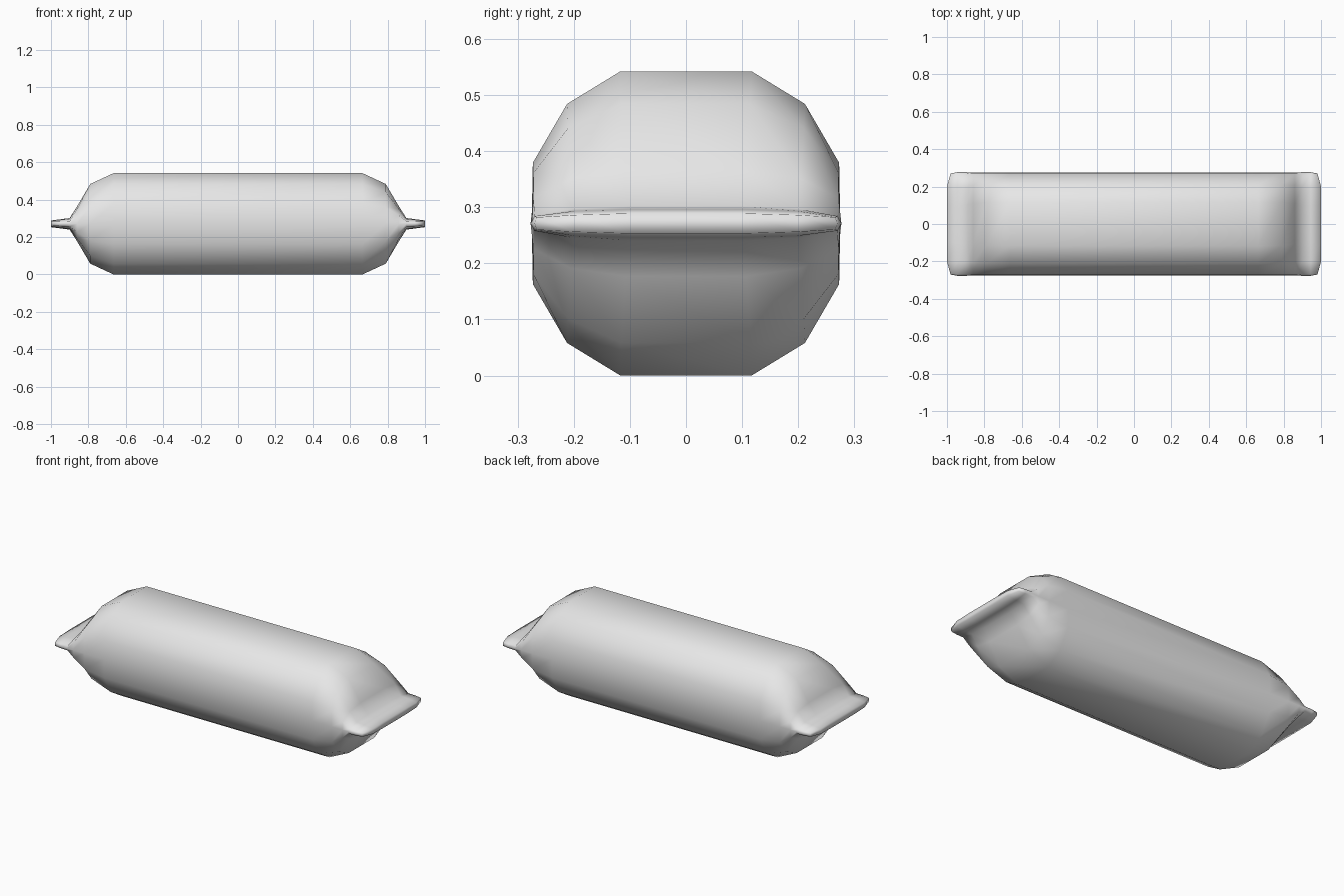
import bpy
import bmesh

cube = bpy.data.objects.get("Cube")
if cube:
    bpy.data.objects.remove(cube, do_unlink=True)

MID = 0.271

# Wrapper colour
wrapper = bpy.data.materials.new("light grey wrapper")
wrapper.use_nodes = True
grey = (0.8, 0.8, 0.8, 1)
wrapper.diffuse_color = grey
wrapper.node_tree.nodes["Principled BSDF"].inputs["Base Color"].default_value = grey

# Each station: x, crown, shoulder, flank and side seam as (half width, half height)
stations = [
    (0.665, (0.117, 0.271), (0.212, 0.213), (0.273, 0.108), (0.275, 0)),
    (0.79, (0.115, 0.213), (0.21, 0.17), (0.272, 0.09), (0.275, 0)),
    (0.86, (0.108, 0.094), (0.205, 0.08), (0.272, 0.045), (0.275, 0)),
    (0.90, (0.10, 0.031), (0.20, 0.026), (0.27, 0.014), (0.277, 0)),
    (0.945, (0.10, 0.025), (0.20, 0.022), (0.27, 0.013), (0.277, 0)),
    (1.0, (0.10, 0.018), (0.20, 0.015), (0.266, 0.011), (0.27, 0)),
]


def ring(bm, side, station):
    """Closed cross-section mirrored from one quadrant; the tip corners are set back."""
    x, *quarter = station
    half = quarter + [(y, -z) for y, z in quarter[-2::-1]]
    loop = half + [(-y, z) for y, z in reversed(half)]
    verts = []
    for y, z in loop:
        setback = 0.018 if x == 1.0 and abs(y) > 0.25 else 0
        verts.append(bm.verts.new((side * (x - setback), y, MID + z)))
    return verts


# Pillow body with a flat crimped fin at each end
bm = bmesh.new()
rings = [ring(bm, -1, s) for s in reversed(stations)]
rings += [ring(bm, 1, s) for s in stations]
for a, b in zip(rings, rings[1:]):
    count = len(a)
    for i in range(count):
        j = (i + 1) % count
        bm.faces.new((a[i], a[j], b[j], b[i]))

# Close each fin tip with strips between its upper and lower edges
for tip in (rings[0], rings[-1]):
    bm.faces.new((tip[2], tip[3], tip[4]))
    bm.faces.new((tip[9], tip[10], tip[11]))
    for i, j, k, m in ((1, 2, 4, 5), (0, 1, 5, 6), (13, 0, 6, 7), (12, 13, 7, 8), (11, 12, 8, 9)):
        bm.faces.new((tip[i], tip[j], tip[k], tip[m]))
bmesh.ops.recalc_face_normals(bm, faces=bm.faces[:])
for face in bm.faces:
    face.smooth = True

mesh = bpy.data.meshes.new("wrapped_packet")
bm.to_mesh(mesh)
bm.free()
mesh.materials.append(wrapper)
packet = bpy.data.objects.new("wrapped_packet", mesh)
bpy.context.collection.objects.link(packet)
